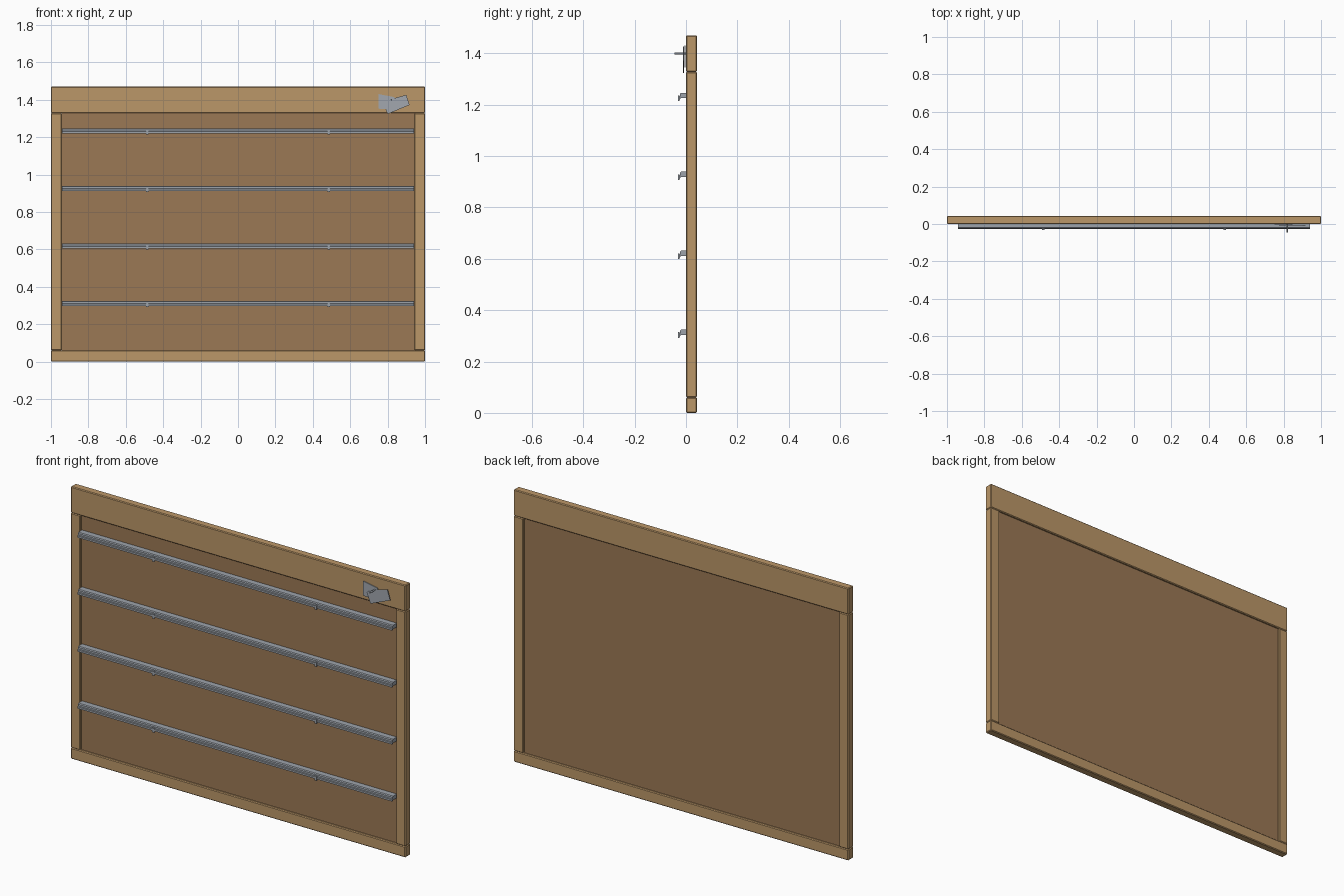
import bpy, bmesh
from mathutils import Vector

cube = bpy.data.objects.get("Cube")
if cube:
    bpy.data.objects.remove(cube, do_unlink=True)


def material(name, rgb):
    m = bpy.data.materials.new(name)
    m.use_nodes = True
    colour = (*rgb, 1)
    m.diffuse_color = colour
    m.node_tree.nodes["Principled BSDF"].inputs["Base Color"].default_value = colour
    return m


light_wood = material("light wood", (0.50, 0.31, 0.14))
panel_wood = material("panel wood", (0.33, 0.19, 0.09))
metal = material("grey metal", (0.34, 0.37, 0.41))
paper = material("grey tag", (0.36, 0.39, 0.43))


def extrude(name, points, offset, mat, bevel=0):
    """Extrude a planar outline along an offset into a closed solid."""
    bm = bmesh.new()
    face = bm.faces.new([bm.verts.new(p) for p in points])
    new = bmesh.ops.extrude_face_region(bm, geom=[face])["geom"]
    verts = [v for v in new if isinstance(v, bmesh.types.BMVert)]
    bmesh.ops.translate(bm, verts=verts, vec=Vector(offset))
    bmesh.ops.recalc_face_normals(bm, faces=bm.faces)
    mesh = bpy.data.meshes.new(name)
    bm.to_mesh(mesh)
    bm.free()
    mesh.materials.append(mat)
    ob = bpy.data.objects.new(name, mesh)
    bpy.context.collection.objects.link(ob)
    if bevel:
        mod = ob.modifiers.new("soft edges", "BEVEL")
        mod.width = bevel
        mod.segments = 1
    return ob


def box(name, x, y, z, mat, bevel=0):
    outline = [(x[0], y[0], z[0]), (x[1], y[0], z[0]), (x[1], y[0], z[1]), (x[0], y[0], z[1])]
    return extrude(name, outline, (0, y[1] - y[0], 0), mat, bevel)


# Wooden frame and inset panel
DEPTH = (0, 0.043)
box("top_rail", (-1, 1), DEPTH, (1.328, 1.47), light_wood, 0.004)
box("bottom_rail", (-1, 1), DEPTH, (0, 0.06), light_wood, 0.004)
for side, x in (("left", (0.943, 1)), ("right", (-1, -0.943))):
    box(side + "_stile", x, DEPTH, (0.06, 1.328), light_wood, 0.004)
box("back_panel", (-0.945, 0.945), (0.012, 0.032), (0.055, 1.335), panel_wood)

# Metal ledges, each with a rounded front and two small clips
PROFILE = [(0.013, 0.012), (-0.019, 0.012), (-0.024, 0.008), (-0.024, -0.002),
           (-0.028, -0.004), (-0.028, -0.014), (-0.023, -0.014),
           (-0.021, -0.009), (0.013, -0.009)]
for i in range(4):
    z = 0.312 + 0.3075 * i
    extrude(f"ledge_{i + 1}", [(-0.94, y, z + dz) for y, dz in PROFILE], (1.88, 0, 0), metal)
    for side, x in (("left", 0.485), ("right", -0.485)):
        box(f"ledge_clip_{i + 1}_{side}", (x - 0.007, x + 0.007), (-0.031, -0.026),
            (z - 0.021, z + 0.002), metal)

# Two overlapping tags hanging from a pin
FRONT_TAG = [(0.90, 1.426), (0.917, 1.372), (0.80, 1.323), (0.776, 1.38), (0.835, 1.408)]
REAR_TAG = [(0.751, 1.43), (0.837, 1.414), (0.848, 1.345), (0.751, 1.352)]
extrude("front_tag", [(x, -0.012, z) for x, z in FRONT_TAG], (0, 0.004, 0), paper)
extrude("rear_tag", [(x, -0.006, z) for x, z in REAR_TAG], (0, 0.004, 0), paper)
bpy.ops.mesh.primitive_cylinder_add(vertices=12, radius=0.004, depth=0.05,
                                    location=(0.82, -0.02, 1.4), rotation=(1.5708, 0, 0))
pin = bpy.context.object
pin.name = "tag_pin"
pin.data.materials.append(metal)
